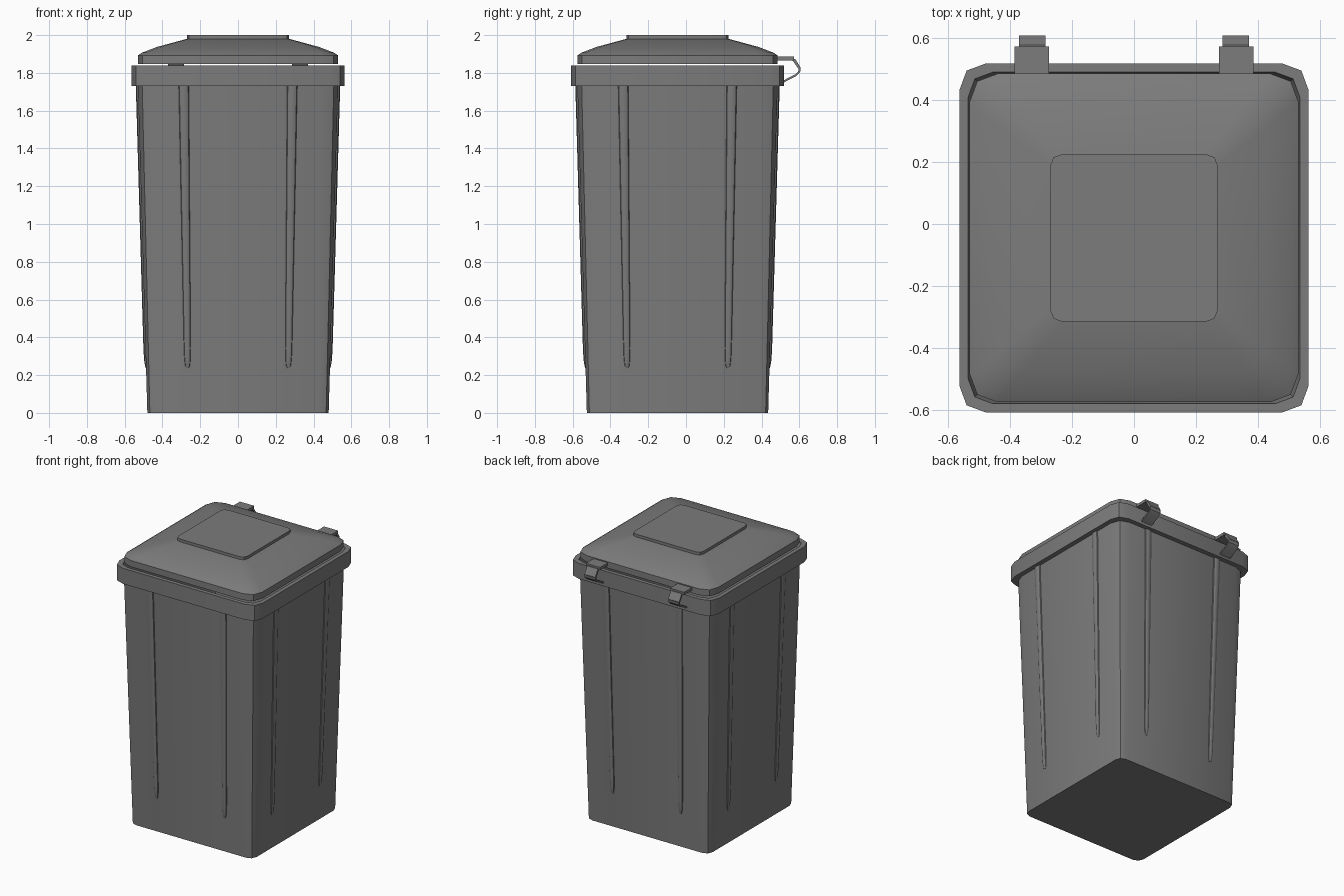
import bpy, bmesh, math
from mathutils import Matrix, Vector

cube = bpy.data.objects.get("Cube")
if cube:
    bpy.data.objects.remove(cube, do_unlink=True)

CENTRE = Vector((0, -0.045, 0))

grey = bpy.data.materials.new("dark grey plastic")
grey.use_nodes = True
COLOUR = (0.2, 0.2, 0.2, 1)
grey.diffuse_color = COLOUR
grey.node_tree.nodes["Principled BSDF"].inputs["Base Color"].default_value = COLOUR


def finish(name, bm):
    """Turn a bmesh into a shaded object."""
    bmesh.ops.recalc_face_normals(bm, faces=bm.faces)
    mesh = bpy.data.meshes.new(name)
    bm.to_mesh(mesh)
    bm.free()
    obj = bpy.data.objects.new(name, mesh)
    bpy.context.collection.objects.link(obj)
    mesh.materials.append(grey)
    bpy.ops.object.select_all(action='DESELECT')
    obj.select_set(True)
    bpy.context.view_layer.objects.active = obj
    bpy.ops.object.shade_smooth_by_angle(angle=math.radians(30))
    return obj


def loft(bm, rings):
    """Skin closed rings of points and cap both ends."""
    loops = [[bm.verts.new(p) for p in ring] for ring in rings]
    for a, b in zip(loops, loops[1:]):
        for i in range(len(a)):
            j = (i + 1) % len(a)
            bm.faces.new((a[i], a[j], b[j], b[i]))
    bm.faces.new(loops[0])
    bm.faces.new(loops[-1])


def rounded_square(half, z, r):
    """Square ring with three points on each corner."""
    corner = [(half, half - r), (half - 0.27 * r, half - 0.27 * r), (half - r, half)]
    return [Matrix.Rotation(k * math.pi / 2, 3, 'Z') @ Vector((x, y, z)) + CENTRE
            for k in range(4) for x, y in corner]


def square_loft(name, profile):
    bm = bmesh.new()
    loft(bm, [rounded_square(*row) for row in profile])
    return finish(name, bm)


def prism(name, x0, x1, outline):
    """Extrude a y-z outline along x."""
    bm = bmesh.new()
    loft(bm, [[(x, y, z) for y, z in outline] for x in (x0, x1)])
    return finish(name, bm)


# Hollow tapered bin with overhanging rim: half width, height, corner radius
square_loft("bin_body", [
    (0.48, 0, 0.05), (0.53, 1.73, 0.085), (0.563, 1.73, 0.085),
    (0.563, 1.84, 0.085), (0.535, 1.84, 0.08), (0.515, 1.73, 0.08),
    (0.465, 0.03, 0.045)])

# Domed lid and its raised centre panel
square_loft("lid", [
    (0.53, 1.848, 0.09), (0.53, 1.893, 0.09), (0.508, 1.907, 0.085),
    (0.43, 1.937, 0.07), (0.26, 1.983, 0.035)])
square_loft("lid_panel", [(0.27, 1.978, 0.037), (0.27, 2.0, 0.037)])


# Tapered ribs, two on each side wall
def wall(z):
    return 0.48 + 0.05 * z / 1.73


def rib_ring(z, width, depth, side):
    x = side * (0.267 + 0.02 * (z - 0.24) / 1.49)
    arc = [math.pi * k / 6 for k in range(7)]
    pts = [(x + width * math.cos(a), -wall(z) - depth * math.sin(a), z) for a in arc]
    return pts + [(x - width, -wall(z) + 0.006, z), (x + width, -wall(z) + 0.006, z)]


RIB = [(0.237, 0.006, 0.001), (0.25, 0.012, 0.005), (0.28, 0.016, 0.009),
       (0.34, 0.018, 0.011), (1.735, 0.027, 0.011)]
for k, wall_name in enumerate(("front", "left", "back", "right")):
    bm = bmesh.new()
    for side in (-1, 1):
        loft(bm, [rib_ring(z, w, d, side) for z, w, d in RIB])
    turn = Matrix.Translation(CENTRE) @ Matrix.Rotation(k * math.pi / 2, 4, 'Z')
    bmesh.ops.transform(bm, matrix=turn, verts=bm.verts)
    finish(wall_name + "_ribs", bm)

# Hinges: flat tab on the lid and a curled strap down to the rim
tab = [(0.46, 1.866), (0.572, 1.866), (0.572, 1.886), (0.46, 1.886)]
strap = [(0.51, 1.745), (0.585, 1.784), (0.604, 1.803), (0.607, 1.822), (0.572, 1.872),
         (0.56, 1.872), (0.596, 1.82), (0.594, 1.807), (0.58, 1.793), (0.51, 1.757)]
for side, label in ((1, "left"), (-1, "right")):
    prism(label + "_hinge_tab", side * 0.274, side * 0.385, tab)
    prism(label + "_hinge_strap", side * 0.286, side * 0.371, strap)
    prism(label + "_hinge_cap", side * 0.286, side * 0.371,
          [(0.56, 1.868), (0.606, 1.822), (0.608, 1.826), (0.578, 1.874), (0.56, 1.874)])
